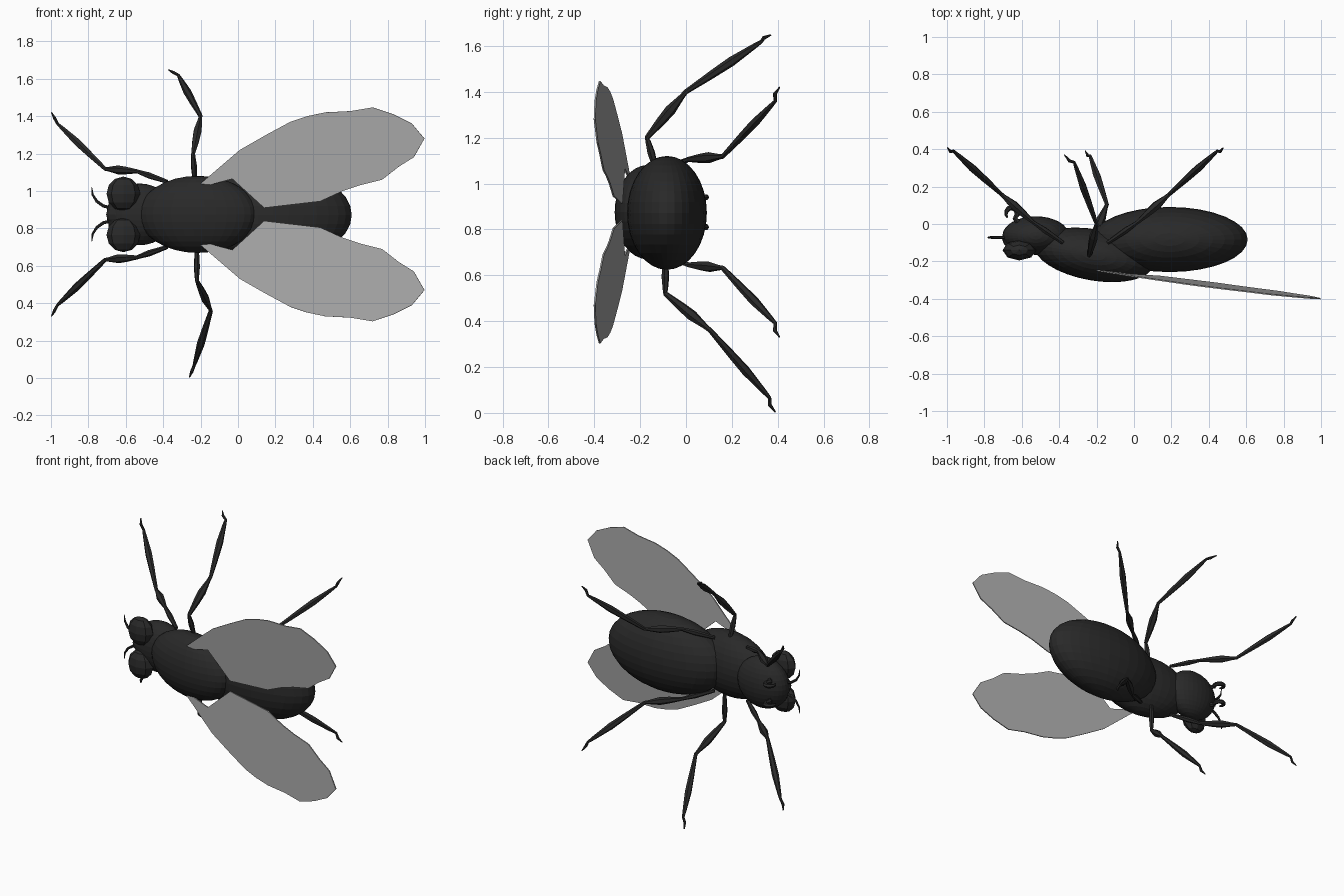
import bpy, bmesh, math
from mathutils import Vector, Matrix

if "Cube" in bpy.data.objects:
    bpy.data.objects.remove(bpy.data.objects["Cube"])

MID = 0.875   # the insect is symmetric about the plane z = MID


def material(name, rgba):
    m = bpy.data.materials.new(name)
    m.diffuse_color = rgba
    m.use_nodes = True
    m.node_tree.nodes["Principled BSDF"].inputs["Base Color"].default_value = m.diffuse_color
    return m


WING = material("wing_grey", (0.4, 0.4, 0.4, 0.6))
BODY = material("body_black", (0.022, 0.022, 0.022, 1))


def add_object(name, bm, mat):
    bmesh.ops.recalc_face_normals(bm, faces=bm.faces)
    me = bpy.data.meshes.new(name)
    bm.to_mesh(me)
    bm.free()
    me.materials.append(mat)
    ob = bpy.data.objects.new(name, me)
    bpy.context.collection.objects.link(ob)
    return ob


def ellipsoid(name, centre, radii, tilt=0, segs=32, rings=16):
    bm = bmesh.new()
    mat = (Matrix.Translation(centre) @ Matrix.Rotation(math.radians(tilt), 4, 'Z')
           @ Matrix.Diagonal((*radii, 1)))
    bmesh.ops.create_uvsphere(bm, u_segments=segs, v_segments=rings, radius=1, matrix=mat)
    return add_object(name, bm, BODY)


def tube(name, pts, radii, sides=6):
    bm = bmesh.new()
    pts = [Vector(p) for p in pts]
    rings = []
    for i, p in enumerate(pts):
        d = (pts[min(i + 1, len(pts) - 1)] - pts[max(i - 1, 0)]).normalized()
        u = d.orthogonal().normalized() if not rings else (u - d * u.dot(d)).normalized()
        v = d.cross(u)
        rings.append([bm.verts.new(p + radii[i] * (math.cos(a) * u + math.sin(a) * v))
                      for a in (2 * math.pi * k / sides for k in range(sides))])
    for a, b in zip(rings, rings[1:]):
        for k in range(sides):
            j = (k + 1) % sides
            bm.faces.new((a[k], a[j], b[j], b[k]))
    bm.faces.new(rings[0])
    bm.faces.new(rings[-1])
    return add_object(name, bm, BODY)


def flip(p):
    return (p[0], p[1], 2 * MID - p[2])


def leg(name, joints):
    """Each of the three long segments swells in its middle; the claw tapers."""
    j = [Vector(p) for p in joints]
    pts, rad = [], []
    for a, b, swell in zip(j[:3], j[1:4], (0.017, 0.024, 0.021)):
        for t, r in ((0, 0.011), (0.35, swell * 0.85), (0.6, swell), (0.9, 0.012)):
            pts.append(a.lerp(b, t))
            rad.append(r)
    pts += [j[3], j[3].lerp(j[4], 0.5) + Vector((0, -0.012, 0)), j[4]]
    rad += [0.008, 0.009, 0.003]
    tube(name, pts, rad)


# Wings: one outline (x, z) on a sloping plane, mirrored
outline = [(-0.20, 1.04), (-0.16, 1.03), (-0.03, 1.065), (0.14, 0.91), (0.44, 0.945),
           (0.56, 1.0), (0.65, 1.03), (0.77, 1.06), (0.86, 1.13), (0.94, 1.18),
           (0.997, 1.28), (0.93, 1.36), (0.83, 1.41), (0.72, 1.447), (0.6, 1.427),
           (0.465, 1.42), (0.37, 1.40), (0.28, 1.37), (0.15, 1.30), (0.01, 1.22)]
for name, side in (("upper_wing", 1), ("lower_wing", -1)):
    bm = bmesh.new()
    vs = [bm.verts.new((x, -0.262 - 0.115 * x - 0.055 * (z - MID), MID + side * (z - MID)))
          for x, z in outline]
    bmesh.ops.triangulate(bm, faces=[bm.faces.new(vs)])
    ob = add_object(name, bm, WING)
    sol = ob.modifiers.new("thickness", 'SOLIDIFY')
    sol.thickness, sol.offset = 0.007, 0

# Body
ellipsoid("abdomen", (0.19, -0.083, MID - 0.003), (0.418, 0.174, 0.248))
ellipsoid("thorax", (-0.215, -0.165, MID), (0.322, 0.137, 0.206), -10)
ellipsoid("head", (-0.525, -0.062, MID), (0.178, 0.103, 0.165))

# Face plate between the eyes, eyes, feelers and curled mouthparts
ellipsoid("face", (-0.61, -0.085, MID), (0.095, 0.055, 0.075), 0, 12, 8)
for name, s in (("upper", 1), ("lower", -1)):
    ellipsoid(name + "_eye", (-0.613, -0.14, MID + s * 0.11), (0.09, 0.055, 0.092), 0, 8, 6)
    tube(name + "_feeler",
         [(x, -0.072, MID + s * z) for x, z in
          ((-0.66, 0.03), (-0.72, 0.045), (-0.755, 0.07), (-0.777, 0.105), (-0.782, 0.145))],
         [0.009, 0.009, 0.008, 0.006, 0.002])
    curl = [(-0.62, 0.01)] + [(-0.655 + 0.03 * math.cos(a), 0.055 + 0.032 * math.sin(a))
                              for a in (-0.9 + 0.6 * k for k in range(9))]
    tube(name + "_mouthpart", [(x, y, MID + s * 0.065) for x, y in curl],
         [0.014] * 7 + [0.012, 0.009, 0.004])

# Front legs; the hind legs repeat them reversed along x
front = [(-0.38, -0.1, 1.05), (-0.54, 0.01, 1.105), (-0.71, 0.16, 1.118),
         (-0.965, 0.39, 1.36), (-0.997, 0.408, 1.42)]
# The short thigh start and the shin are separate spindles, as seen on the grid
hind = [(-0.52 - x, y, z) for x, y, z in front]
for name, joints in (("front", front), ("hind", hind)):
    leg("upper_%s_leg" % name, joints)
    leg("lower_%s_leg" % name, [flip(p) for p in joints])

# Middle legs are posed differently on each side
leg("upper_middle_leg", [(-0.23, -0.125, 1.04), (-0.24, -0.17, 1.2), (-0.2, 0.0, 1.4),
                         (-0.32, 0.33, 1.62), (-0.372, 0.37, 1.648)])
leg("lower_middle_leg", [(-0.22, -0.09, 0.7), (-0.22, -0.09, 0.52), (-0.145, 0.105, 0.36),
                         (-0.235, 0.365, 0.065), (-0.26, 0.39, 0.003)])
